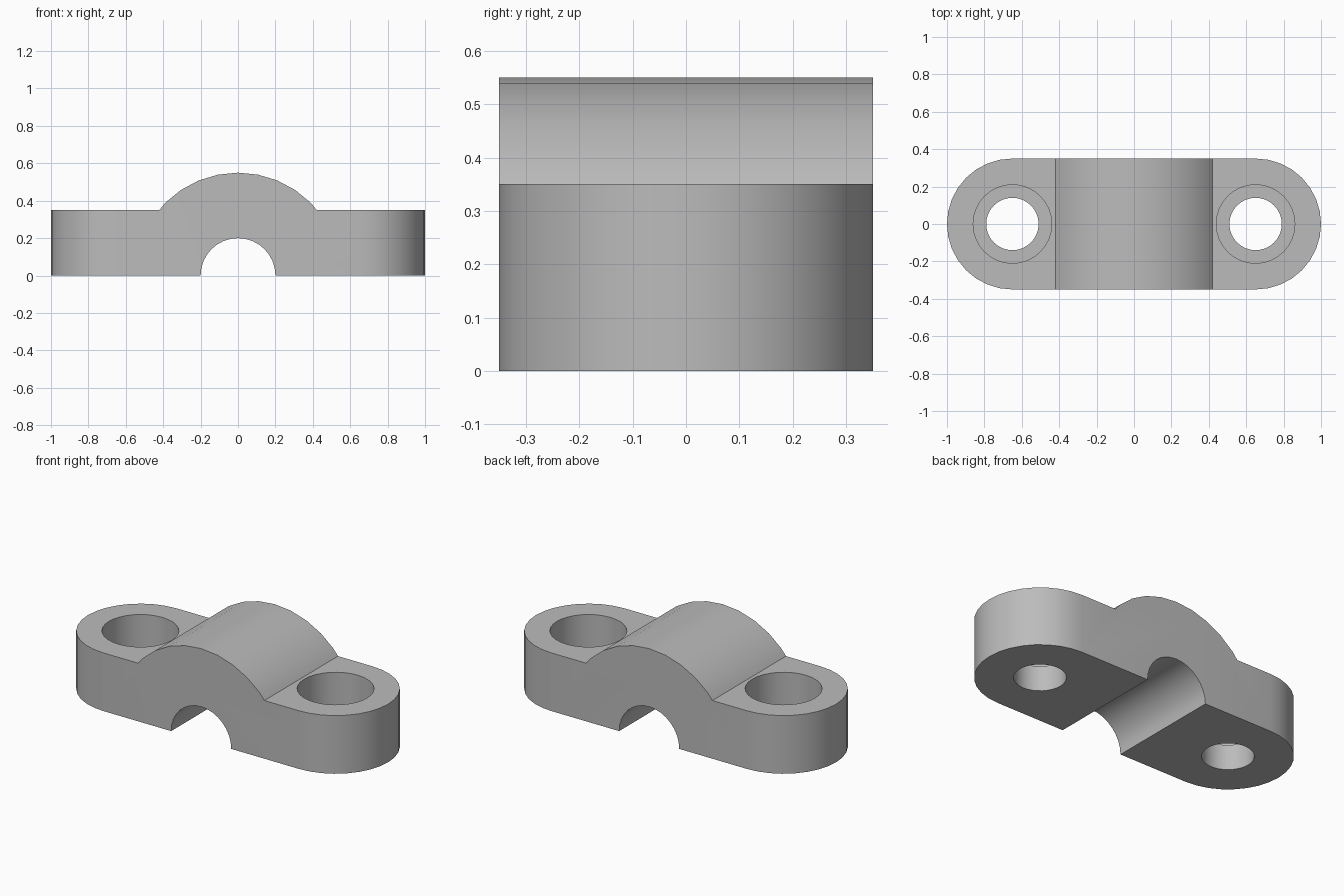
import bpy, bmesh
from math import sin, cos, pi
from mathutils import Vector

if "Cube" in bpy.data.objects:
    bpy.data.objects.remove(bpy.data.objects["Cube"], do_unlink=True)

SIDES = 32
STEP = 2 * pi / SIDES
LUG_X, LUG_R = 0.65, 0.35        # centre and radius of the rounded ends
TOP, HUMP_R, BORE_R = 0.35, 0.55, 0.20

grey = bpy.data.materials.new("satin grey")
grey.use_nodes = True
grey.diffuse_color = (0.5, 0.5, 0.5, 1)
grey.node_tree.nodes["Principled BSDF"].inputs["Base Color"].default_value = (0.5, 0.5, 0.5, 1)


def arc(cx, cy, r, first, last):
    """Points on a circle, counted in whole steps."""
    way = 1 if last >= first else -1
    return [(cx + r * cos(i * STEP), cy + r * sin(i * STEP))
            for i in range(first, last + way, way)]


def prism(name, points, place, travel):
    """Extrude a flat outline along a vector."""
    bm = bmesh.new()
    face = bm.faces.new([bm.verts.new(place(u, v)) for u, v in points])
    new = bmesh.ops.extrude_face_region(bm, geom=[face])["geom"]
    moved = [g for g in new if isinstance(g, bmesh.types.BMVert)]
    bmesh.ops.translate(bm, verts=moved, vec=travel)
    bmesh.ops.recalc_face_normals(bm, faces=bm.faces)
    mesh = bpy.data.meshes.new(name)
    bm.to_mesh(mesh)
    bm.free()
    mesh.materials.append(grey)
    obj = bpy.data.objects.new(name, mesh)
    bpy.context.collection.objects.link(obj)
    return obj


def carve(target, tool, operation):
    """Apply a boolean and remove the tool."""
    mod = target.modifiers.new(operation, "BOOLEAN")
    mod.object, mod.operation, mod.solver = tool, operation, "EXACT"
    bpy.context.view_layer.objects.active = target
    bpy.ops.object.modifier_apply(modifier=mod.name)
    bpy.data.objects.remove(tool, do_unlink=True)


# Front profile: flat lugs, raised saddle and half-round pipe channel
quarter = SIDES // 4
ridge = arc(0, 0, HUMP_R, quarter - 4, quarter + 4)
low = arc(0, 0, HUMP_R, quarter - 5, quarter - 5)[0]
t = (ridge[0][1] - TOP) / (ridge[0][1] - low[1])
foot = ridge[0][0] + t * (low[0] - ridge[0][0])
channel = arc(0, 0, BORE_R, SIDES // 2, 0)
profile = ([(1.1, 0), (1.1, TOP), (foot, TOP)] + ridge
           + [(-foot, TOP), (-1.1, TOP), (-1.1, 0)] + channel)
clamp = prism("pipe_clamp", profile, lambda u, v: (u, -0.5, v), Vector((0, 1, 0)))

# Round the ends in plan
plan = (arc(LUG_X, 0, LUG_R, -quarter, quarter)
        + arc(-LUG_X, 0, LUG_R, quarter, 3 * quarter))
carve(clamp, prism("plan_tool", plan, lambda u, v: (u, v, -0.1), Vector((0, 0, 1))), "INTERSECT")

# Counterbored screw holes
for x in (-LUG_X, LUG_X):
    for radius, z, height in ((0.14, -0.1, 0.4), (0.21, 0.15, 0.4)):
        hole = prism("hole_tool", arc(x, 0, radius, 0, SIDES - 1),
                     lambda u, v: (u, v, z), Vector((0, 0, height)))
        carve(clamp, hole, "DIFFERENCE")

# Smooth the curved walls, keep the edges crisp
bpy.ops.object.select_all(action="DESELECT")
clamp.select_set(True)
bpy.context.view_layer.objects.active = clamp
bpy.ops.object.shade_smooth_by_angle(angle=pi / 6)
